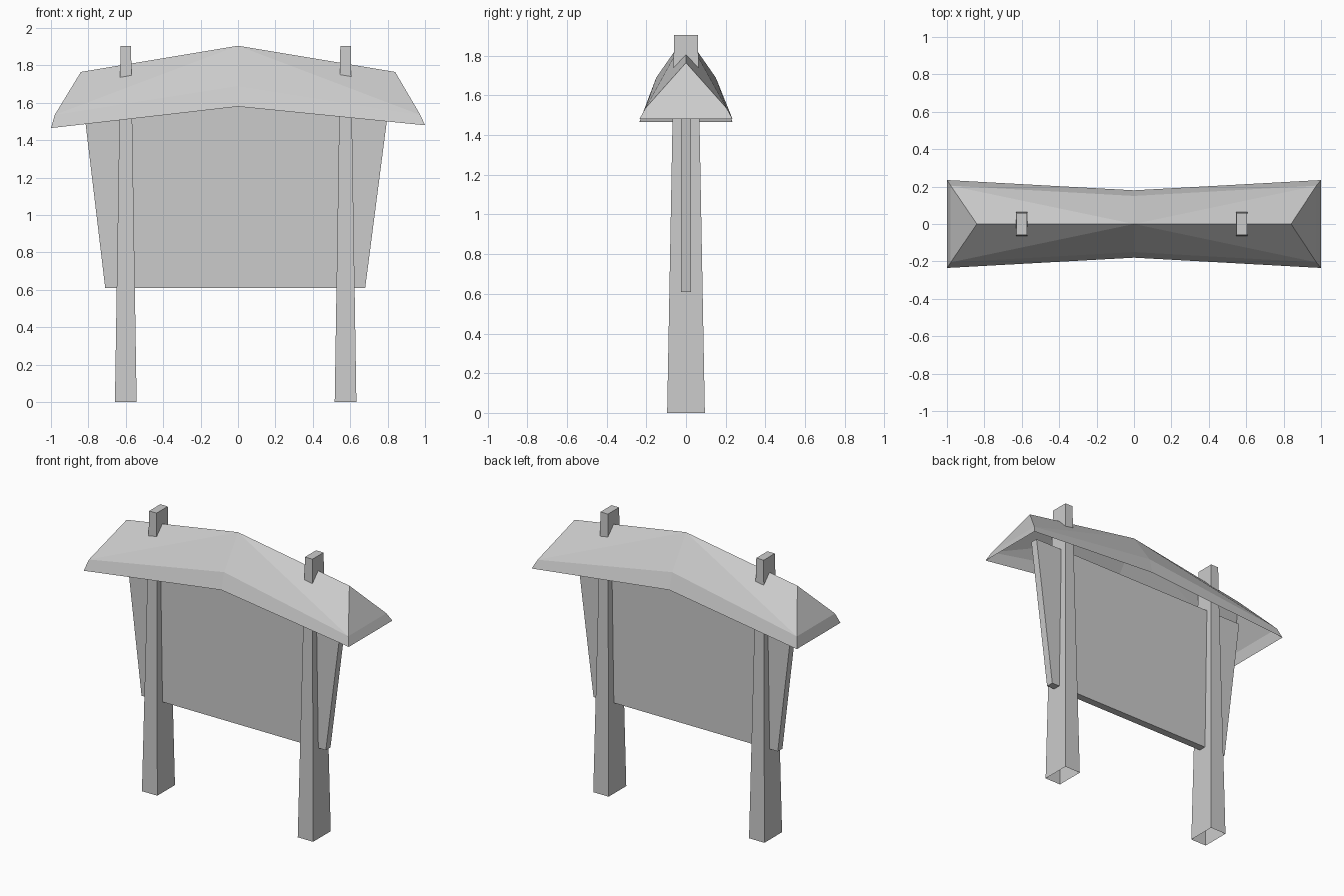
import bpy

if "Cube" in bpy.data.objects:
    bpy.data.objects.remove(bpy.data.objects["Cube"])


def make_object(name, verts, faces):
    mesh = bpy.data.meshes.new(name)
    mesh.from_pydata(verts, [], faces)
    mesh.update()
    obj = bpy.data.objects.new(name, mesh)
    bpy.context.collection.objects.link(obj)
    return obj


def tapered_box(name, bottom, top, open_bottom=False):
    """bottom and top are (x_min, x_max, half_depth, z)."""
    verts = []
    for x0, x1, y, z in (bottom, top):
        verts += [(x0, -y, z), (x1, -y, z), (x1, y, z), (x0, y, z)]
    faces = [(i, (i + 1) % 4, (i + 1) % 4 + 4, i + 4) for i in range(4)]
    faces.append((4, 5, 6, 7))
    if not open_bottom:
        faces.append((3, 2, 1, 0))
    return make_object(name, verts, faces)


# Two tapered posts, open underneath, poking through the roof
for side, cx in (("left", -0.60), ("right", 0.575)):
    tapered_box(side + "_post", (cx - 0.058, cx + 0.058, 0.095, 0),
                (cx - 0.028, cx + 0.028, 0.06, 1.905), open_bottom=True)

# Notice panel, wider at the top
tapered_box("notice_panel", (-0.71, 0.68, 0.025, 0.61), (-0.827, 0.807, 0.025, 1.59))


# Hollow hipped roof: a ridge, then an upper and a lower eave ring
def ring(end_l, mid, end_r):
    """Six points from (x, half_depth, z) at left, middle and right."""
    front = [(x, -y, z) for x, y, z in (end_l, mid, end_r)]
    back = [(x, y, z) for x, y, z in (end_r, mid, end_l)]
    return front + back


ridge = [(-0.84, 0, 1.765), (0, 0, 1.905), (0.84, 0, 1.765)]
upper = ring((-0.98, 0.205, 1.535), (0, 0.15, 1.69), (0.975, 0.205, 1.535))
lower = ring((-1, 0.235, 1.465), (0, 0.18, 1.58), (1, 0.235, 1.48))

# Slopes fold along lines from the apex to the corners
faces = [(0, 3, 1), (1, 3, 4), (1, 4, 5), (1, 5, 2),
         (2, 6, 1), (1, 6, 7), (1, 7, 8), (1, 8, 0)]
# Hip ends
faces += [(2, 5, 6), (0, 8, 3)]
# Flared eave band
faces += [(9 + i, 9 + (i + 1) % 6, 3 + (i + 1) % 6, 3 + i) for i in range(6)]
make_object("roof", ridge + upper + lower, faces)
